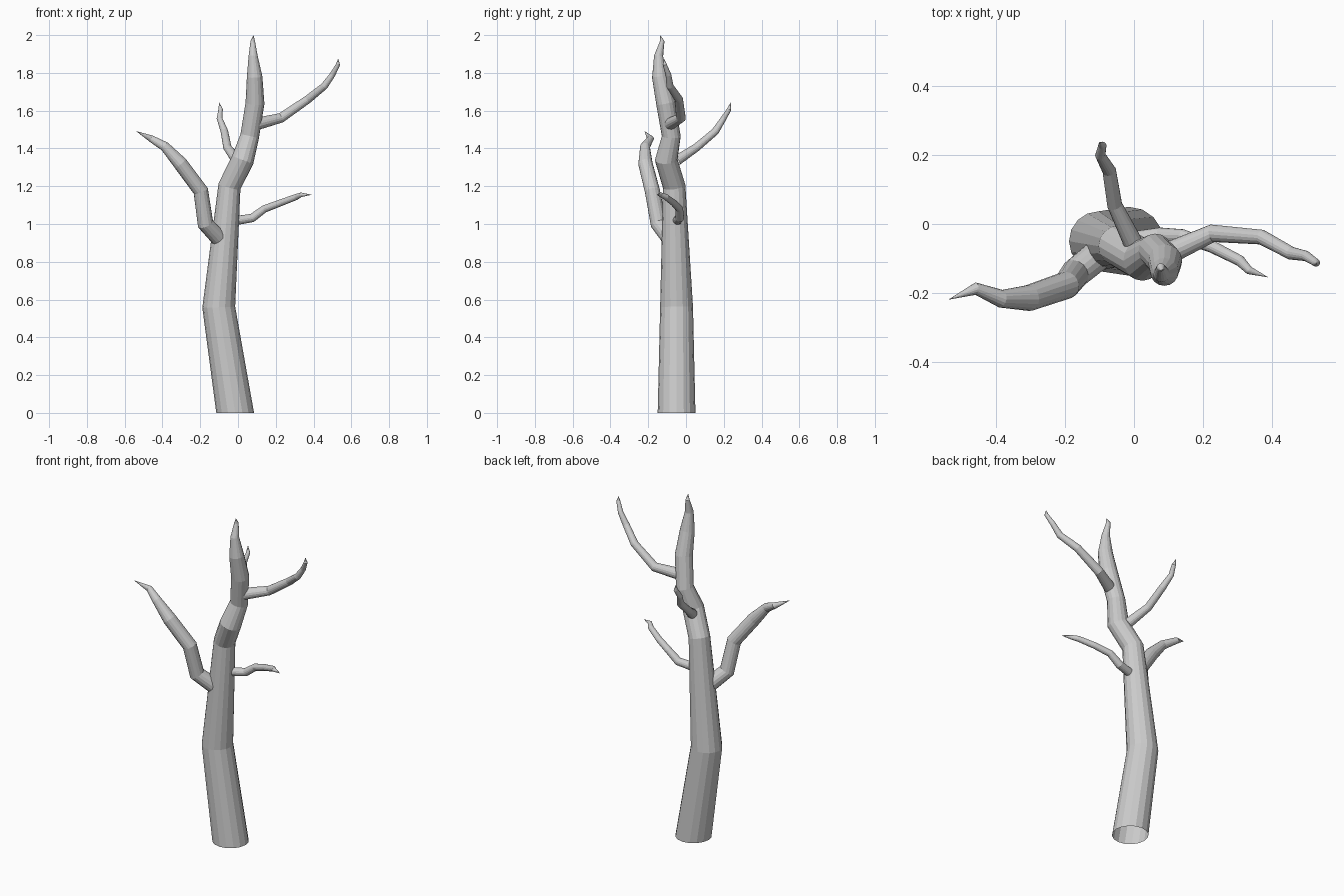
import bpy, bmesh, math
from mathutils import Vector

SIDES = 16


def limb(name, path, start_dir=None):
    """Flat-faced tube of rings along a path of (x, y, z, radius); open base, pointed tip."""
    pts = [Vector(p[:3]) for p in path]
    bm = bmesh.new()
    rings = []
    axis = Vector((0, 0, 1))
    u = Vector((1, 0, 0))
    for i, p in enumerate(pts[:-1]):
        ahead = (pts[i + 1] - p).normalized()
        back = (p - pts[i - 1]).normalized() if i else ahead
        t = (ahead + back).normalized()
        if i == 0 and start_dir:
            t = Vector(start_dir)
        # carry the ring frame along the path without twisting
        u = axis.rotation_difference(t) @ u
        axis = t
        v = t.cross(u)
        r = path[i][3]
        rings.append([bm.verts.new(p + r * (math.cos(a) * u + math.sin(a) * v))
                      for a in (2 * math.pi * k / SIDES for k in range(SIDES))])
    tip = bm.verts.new(pts[-1])
    for k in range(SIDES):
        n = (k + 1) % SIDES
        for a, b in zip(rings, rings[1:]):
            bm.faces.new((a[k], a[n], b[n], b[k]))
        bm.faces.new((rings[-1][k], rings[-1][n], tip))
    mesh = bpy.data.meshes.new(name)
    bm.to_mesh(mesh)
    bm.free()
    obj = bpy.data.objects.new(name, mesh)
    bpy.context.collection.objects.link(obj)


# Trunk, flat on the ground and hollow underneath
limb("trunk", [
    (-0.015, -0.05, 0.0, 0.10), (-0.102, -0.05, 0.56, 0.087),
    (-0.045, -0.063, 1.20, 0.060), (0.025, -0.105, 1.34, 0.060),
    (0.062, -0.078, 1.465, 0.050), (0.09, -0.108, 1.64, 0.050),
    (0.088, -0.139, 1.78, 0.041), (0.08, -0.145, 1.89, 0.024),
    (0.078, -0.126, 1.968, 0.012), (0.082, -0.137, 2.0, 0)], (0, 0, 1))

# Thick branch on the left
limb("left_branch", [
    (-0.105, -0.09, 0.93, 0.045), (-0.172, -0.145, 1.00, 0.043),
    (-0.197, -0.178, 1.175, 0.040), (-0.305, -0.215, 1.32, 0.038),
    (-0.387, -0.217, 1.41, 0.026), (-0.46, -0.188, 1.452, 0.018),
    (-0.54, -0.22, 1.492, 0)])

# Thin branch reaching backwards
limb("back_branch", [
    (-0.005, -0.05, 1.335, 0.028), (-0.056, 0.055, 1.405, 0.022),
    (-0.072, 0.155, 1.49, 0.020), (-0.098, 0.20, 1.56, 0.015),
    (-0.092, 0.228, 1.607, 0.012), (-0.10, 0.238, 1.645, 0)])

# Upper branch on the right
limb("upper_right_branch", [
    (0.10, -0.085, 1.53, 0.033), (0.228, -0.027, 1.562, 0.026),
    (0.37, -0.038, 1.66, 0.022), (0.457, -0.085, 1.73, 0.019),
    (0.50, -0.093, 1.79, 0.015), (0.53, -0.113, 1.845, 0.011),
    (0.53, -0.115, 1.875, 0)])

# Lower branch on the right
limb("lower_right_branch", [
    (0.0, -0.045, 1.02, 0.024), (0.075, -0.033, 1.032, 0.023),
    (0.14, -0.035, 1.08, 0.020), (0.225, -0.065, 1.112, 0.018),
    (0.308, -0.107, 1.143, 0.016), (0.335, -0.135, 1.155, 0.012),
    (0.39, -0.155, 1.155, 0)])
